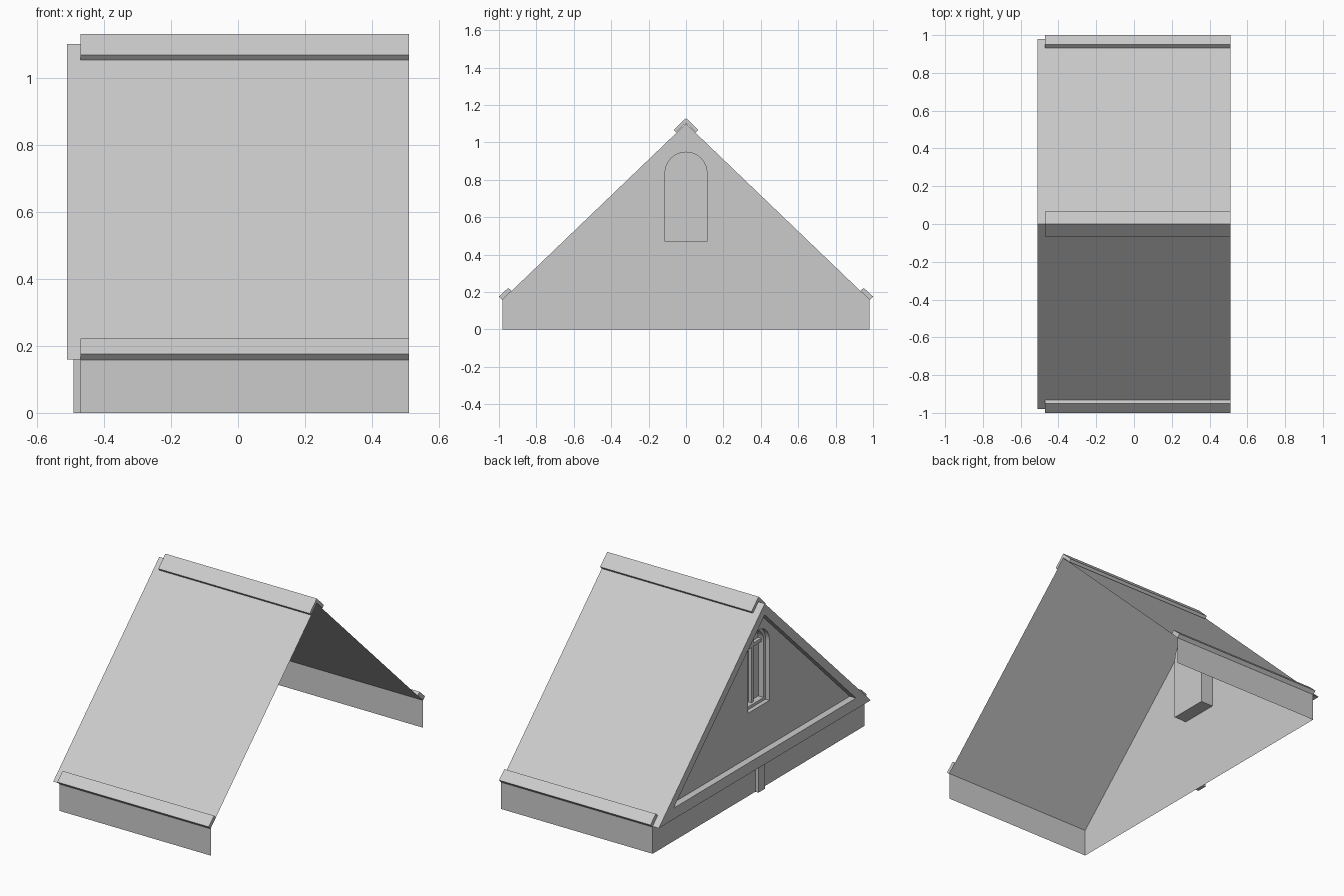
import bpy, bmesh, math

if "Cube" in bpy.data.objects:
    bpy.data.objects.remove(bpy.data.objects["Cube"], do_unlink=True)

grey = bpy.data.materials.new("light_grey")
grey.use_nodes = True
grey.diffuse_color = (0.6, 0.6, 0.6, 1)
grey.node_tree.nodes["Principled BSDF"].inputs["Base Color"].default_value = (0.6, 0.6, 0.6, 1)

WALL_X, VERGE_X, OPEN_X = -0.47, -0.51, 0.51
HALF, EAVE_Z, RIDGE_Z = 0.98, 0.16, 1.10


def finish(name, bm):
    mesh = bpy.data.meshes.new(name)
    bm.to_mesh(mesh)
    bm.free()
    mesh.materials.append(grey)
    obj = bpy.data.objects.new(name, mesh)
    bpy.context.collection.objects.link(obj)
    return obj


def loft(name, sections, ring=False):
    """Join (x, yz outline) sections; cap the ends or close into a ring."""
    bm = bmesh.new()
    loops = [[bm.verts.new((x, y, z)) for y, z in pts] for x, pts in sections]
    pairs = list(zip(loops, loops[1:]))
    if ring:
        pairs.append((loops[-1], loops[0]))
    else:
        bm.faces.new(loops[0])
        bm.faces.new(loops[-1])
    for a, b in pairs:
        for i in range(len(a)):
            j = (i + 1) % len(a)
            bm.faces.new((a[i], a[j], b[j], b[i]))
    bmesh.ops.recalc_face_normals(bm, faces=bm.faces)
    return finish(name, bm)


def prism(name, pts, x0, x1):
    return loft(name, [(x0, pts), (x1, pts)])


def box(name, x0, x1, y0, y1, z0, z1):
    return prism(name, [(y0, z0), (y1, z0), (y1, z1), (y0, z1)], x0, x1)


def arch(inset=0.0, steps=16):
    """Round-headed window outline."""
    r, sill, spring = 0.115 - inset, 0.47 + inset, 0.835
    head = [(r * math.cos(math.pi * i / steps), spring + r * math.sin(math.pi * i / steps))
            for i in range(steps + 1)]
    return [(-r, sill), (r, sill)] + head


def sheet(name, profile):
    """Open sheet running along x under a yz profile."""
    bm = bmesh.new()
    rows = [[bm.verts.new((x, y, z)) for x in (WALL_X, OPEN_X)] for y, z in profile]
    for a, b in zip(rows, rows[1:]):
        bm.faces.new((a[0], a[1], b[1], b[0]))
    return finish(name, bm)


# Roof slopes and low side walls
sheet("roof", [(-HALF, EAVE_Z), (0, RIDGE_Z), (HALF, EAVE_Z)])
sheet("front_wall", [(-HALF, 0), (-HALF, EAVE_Z)])
sheet("back_wall", [(HALF, EAVE_Z), (HALF, 0)])

# Gable wall with an arched opening
bm = bmesh.new()
outline = [(-HALF, 0), (HALF, 0), (HALF, EAVE_Z), (0, RIDGE_Z), (-HALF, EAVE_Z)]
for pts in (outline, arch()):
    vs = [bm.verts.new((WALL_X, y, z)) for y, z in pts]
    for i, v in enumerate(vs):
        bm.edges.new((v, vs[(i + 1) % len(vs)]))
bmesh.ops.triangle_fill(bm, use_beauty=True, edges=bm.edges[:], normal=(-1, 0, 0))
bm.normal_update()
bmesh.ops.reverse_faces(bm, faces=[f for f in bm.faces if f.normal.x > 0])
finish("gable_wall", bm)

# Raised triangular border on the gable
outer = [(-HALF, EAVE_Z), (HALF, EAVE_Z), (0, RIDGE_Z)]
inner = [(-0.843, 0.225), (0.843, 0.225), (0, 1.034)]
loft("gable_border", [(WALL_X, outer), (VERGE_X, outer), (VERGE_X, inner), (WALL_X, inner)], ring=True)

# Short post below the border
box("gable_post", -0.49, WALL_X, -0.03, 0.03, 0, EAVE_Z)

# Stepped window recess with glazing bars
steps = [(0, -0.39), (0, WALL_X), (0.015, WALL_X), (0.015, -0.445),
         (0.032, -0.445), (0.032, -0.41)]
loft("window_recess", [(x, arch(inset)) for inset, x in steps])
box("window_mullion", -0.43, -0.41, -0.01, 0.01, 0.50, 0.918)
box("window_transom", -0.43, -0.41, -0.083, 0.083, 0.825, 0.845)

# Ridge cap and eave strips
prism("ridge_cap", [(-0.065, 1.067), (-0.053, 1.053), (0, 1.103), (0.053, 1.053),
                    (0.065, 1.067), (0, 1.13)], WALL_X, OPEN_X)
for name, s in (("front_eave_strip", -1), ("back_eave_strip", 1)):
    prism(name, [(s * y, z) for y, z in
                 ((0.933, 0.206), (0.95, 0.222), (1.0, 0.176), (0.983, 0.158))], WALL_X, OPEN_X)
